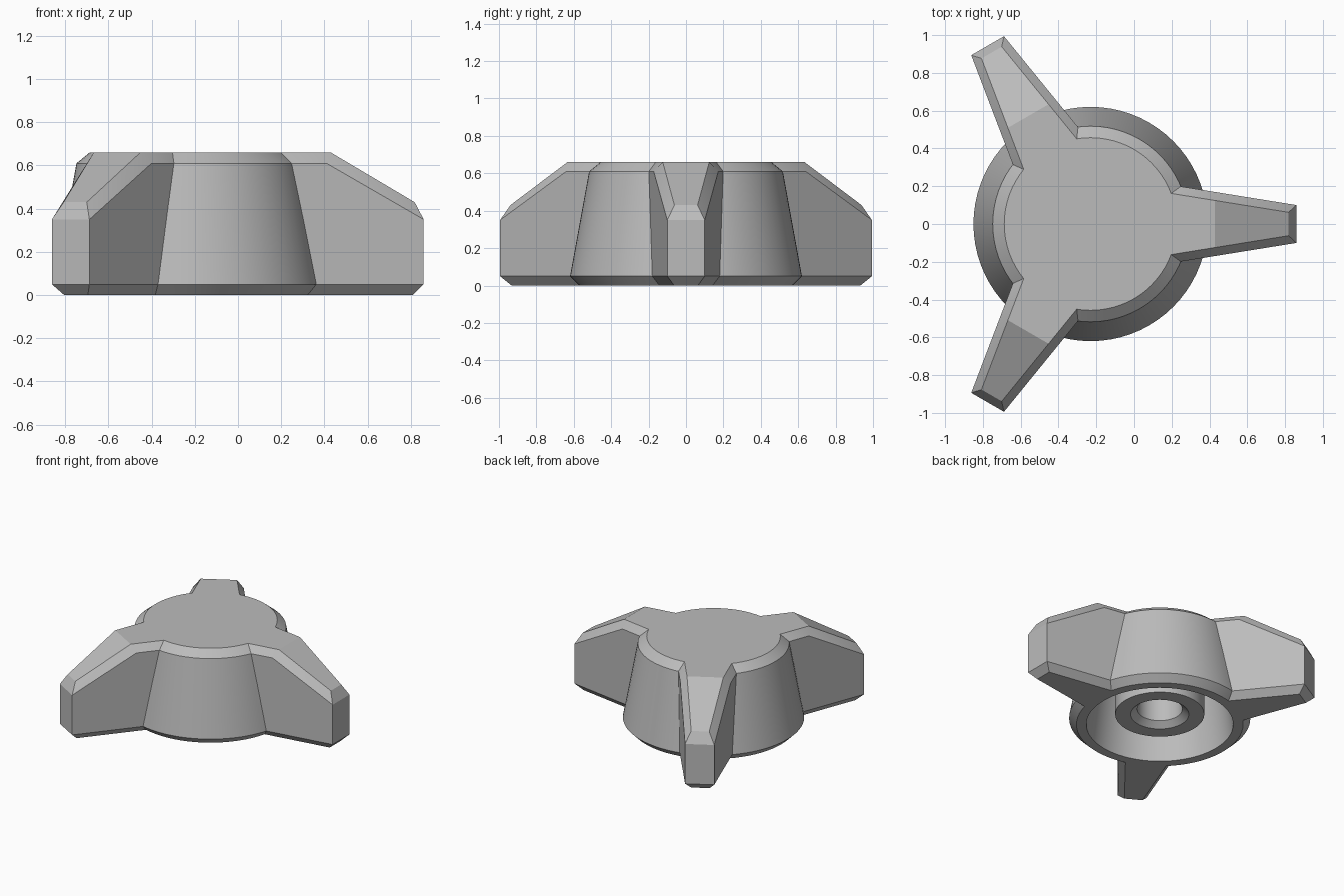
import bpy, bmesh, math
from mathutils import Matrix, Vector

if "Cube" in bpy.data.objects:
    bpy.data.objects.remove(bpy.data.objects["Cube"], do_unlink=True)

AXIS_X = -0.23   # hub axis, so that the three arms are centred overall

grey = bpy.data.materials.new("plain grey")
grey.use_nodes = True
colour = (0.5, 0.5, 0.5, 1)
grey.diffuse_color = colour
grey.node_tree.nodes["Principled BSDF"].inputs["Base Color"].default_value = colour


def make_object(name, bm):
    bmesh.ops.recalc_face_normals(bm, faces=bm.faces[:])
    mesh = bpy.data.meshes.new(name)
    bm.to_mesh(mesh)
    bm.free()
    mesh.materials.append(grey)
    ob = bpy.data.objects.new(name, mesh)
    bpy.context.collection.objects.link(ob)
    return ob


def lathe(name, profile, steps=72):
    """Turn a closed (radius, z) profile about the hub axis."""
    bm = bmesh.new()
    verts = [bm.verts.new((r, 0, z)) for r, z in profile]
    edges = [bm.edges.new(pair) for pair in zip(verts, verts[1:])]
    bmesh.ops.spin(bm, geom=verts + edges, cent=(0, 0, 0), axis=(0, 0, 1),
                   angle=math.tau, steps=steps, use_merge=False)
    bmesh.ops.remove_doubles(bm, verts=bm.verts[:], dist=1e-4)
    return make_object(name, bm)


def arm(name, angle):
    """Tapered arm with chamfered edges and a sloping top."""
    def half_width(x):
        return 0.2 - 0.161 * (x - 0.47)

    bm = bmesh.new()
    # x, z and inset from the side wall
    stations = [(0.15, 0, 0.045), (0.15, 0.05, 0), (0.15, 0.61, 0), (0.15, 0.66, 0.045),
                (0.64, 0.61, 0), (0.66, 0.66, 0.045),
                (1.09, 0.35, 0), (1.048, 0.43, 0.045),
                (1.09, 0.05, 0), (1.04, 0, 0.045)]
    for x, z, inset in stations:
        for side in (-1, 1):
            bm.verts.new((x, side * (half_width(x) - inset), z))
    bmesh.ops.convex_hull(bm, input=bm.verts[:])
    bmesh.ops.dissolve_limit(bm, angle_limit=math.radians(1),
                             verts=bm.verts[:], edges=bm.edges[:])
    bm.transform(Matrix.Rotation(angle, 4, "Z"))
    return make_object(name, bm)


def combine(target, tool, operation):
    mod = target.modifiers.new(operation.lower(), "BOOLEAN")
    mod.operation = operation
    mod.solver = "EXACT"
    mod.object = tool
    bpy.context.view_layer.objects.active = target
    bpy.ops.object.modifier_apply(modifier=mod.name)
    bpy.data.objects.remove(tool, do_unlink=True)


# Tapered hub with chamfered rims
knob = lathe("three_arm_knob", [(0, 0), (0.57, 0), (0.62, 0.05),
                                (0.518, 0.61), (0.457, 0.66), (0, 0.66)])

# Three equal arms
for i in range(3):
    combine(knob, arm("arm", i * math.tau / 3), "UNION")

# Hollow underside, leaving a central boss with a countersunk blind hole
hollow = lathe("hollow_cutter", [(0, -0.1), (0.515, -0.1), (0.435, 0.55), (0.305, 0.55),
                                 (0.305, 0.08), (0.2, 0.08), (0.155, 0.12),
                                 (0.155, 0.45), (0, 0.45)])
hollow.hide_render = True
combine(knob, hollow, "DIFFERENCE")

# Merge flat regions and move into place
bm = bmesh.new()
bm.from_mesh(knob.data)
bmesh.ops.remove_doubles(bm, verts=bm.verts[:], dist=1e-4)
bm.transform(Matrix.Translation(Vector((AXIS_X, 0, 0))))
bm.to_mesh(knob.data)
bm.free()

bpy.ops.object.select_all(action="DESELECT")
knob.select_set(True)
bpy.context.view_layer.objects.active = knob
bpy.ops.object.shade_smooth_by_angle(angle=math.radians(20))
